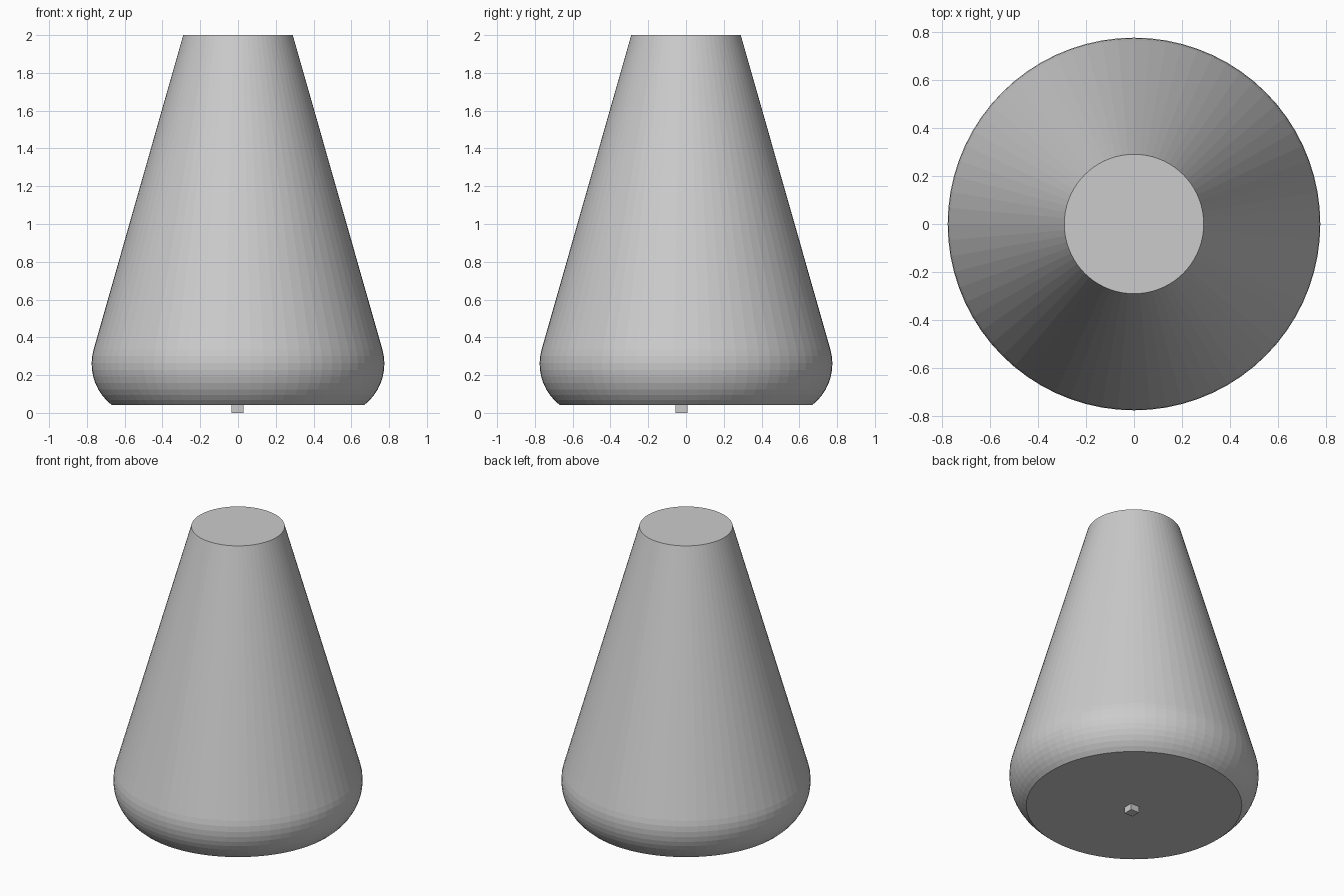
import bpy, bmesh, math

if "Cube" in bpy.data.objects:
    bpy.data.objects.remove(bpy.data.objects["Cube"])

SEGMENTS = 72


def new_object(name, bm):
    bmesh.ops.recalc_face_normals(bm, faces=bm.faces)
    mesh = bpy.data.meshes.new(name)
    bm.to_mesh(mesh)
    bm.free()
    obj = bpy.data.objects.new(name, mesh)
    bpy.context.collection.objects.link(obj)
    return obj


# Tapered body: rounded bulge at the base running tangent into a straight cone
bulge_r, bulge_z, arc = 0.775, 0.26, 0.277
profile = []
for i in range(10):
    a = math.radians(-51.6 + 67.4 * i / 9)
    profile.append((bulge_r - arc + arc * math.cos(a), bulge_z + arc * math.sin(a)))
profile.append((0.29, 2.0))

bm = bmesh.new()
rings = []
for r, z in profile:
    rings.append([bm.verts.new((r * math.cos(t), r * math.sin(t), z))
                  for t in (2 * math.pi * k / SEGMENTS for k in range(SEGMENTS))])
for low, high in zip(rings, rings[1:]):
    for k in range(SEGMENTS):
        n = (k + 1) % SEGMENTS
        bm.faces.new((low[k], low[n], high[n], high[k]))
bm.faces.new(rings[0][::-1])
bm.faces.new(rings[-1])
new_object("tapered_body", bm)

# Small square peg under the base
bm = bmesh.new()
bmesh.ops.create_cube(bm, size=0.063)
bmesh.ops.translate(bm, verts=bm.verts, vec=(-0.002, -0.024, 0.0315))
new_object("base_peg", bm)
